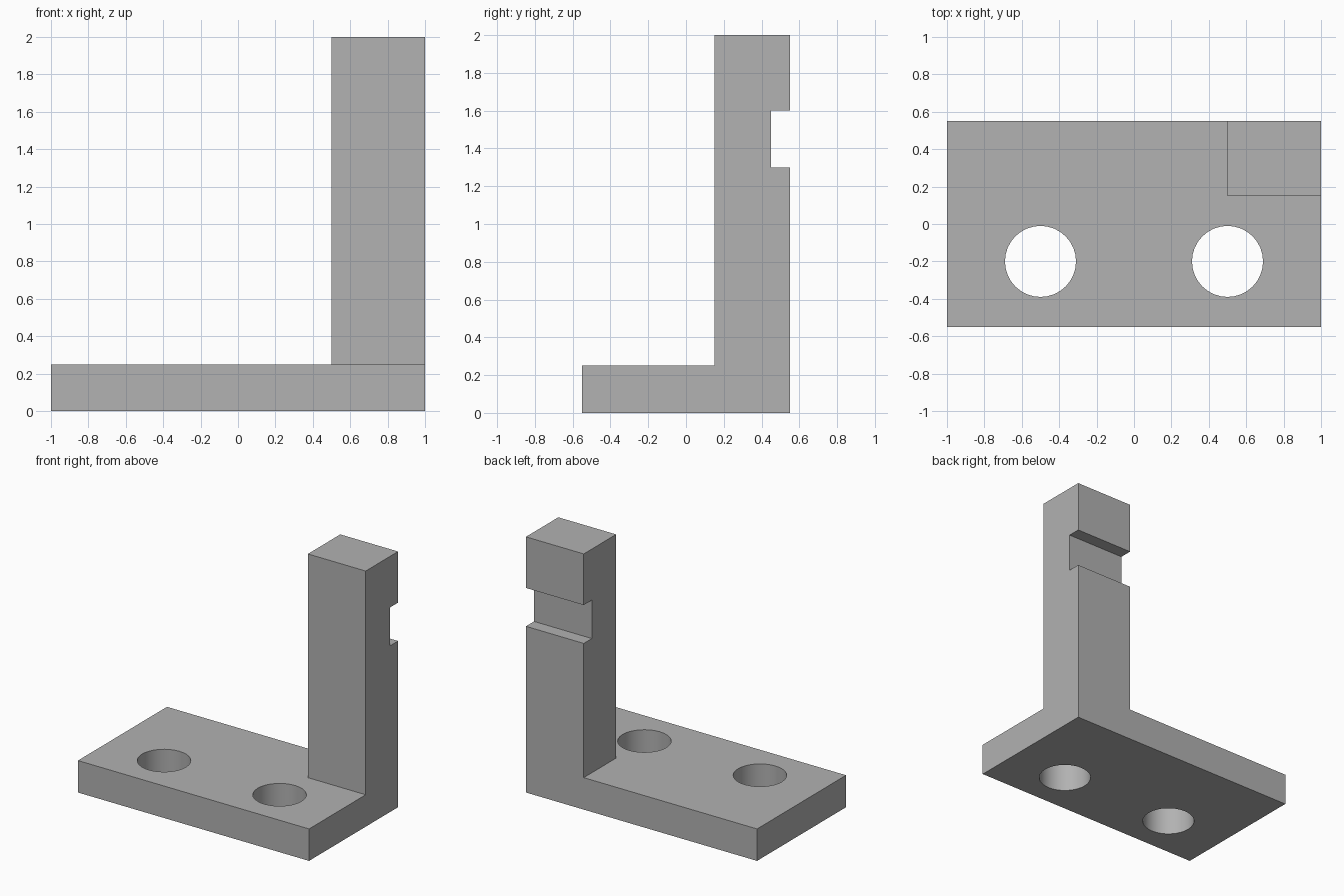
import bpy, bmesh, math
from mathutils import Matrix, Vector

cube = bpy.data.objects.get("Cube")
if cube:
    bpy.data.objects.remove(cube, do_unlink=True)

grey = bpy.data.materials.new("plain grey")
grey.use_nodes = True
colour = (0.445, 0.445, 0.445, 1)
grey.diffuse_color = colour
grey.node_tree.nodes["Principled BSDF"].inputs["Base Color"].default_value = colour


def add_object(name, bm):
    bmesh.ops.recalc_face_normals(bm, faces=bm.faces)
    mesh = bpy.data.meshes.new(name)
    bm.to_mesh(mesh)
    bm.free()
    mesh.materials.append(grey)
    obj = bpy.data.objects.new(name, mesh)
    bpy.context.collection.objects.link(obj)
    return obj


def extrude_side(name, profile, x0, x1):
    """Sweep a (y, z) side profile from x0 to x1."""
    bm = bmesh.new()
    face = bm.faces.new([bm.verts.new((x0, y, z)) for y, z in profile])
    swept = bmesh.ops.extrude_face_region(bm, geom=[face])["geom"]
    verts = [v for v in swept if isinstance(v, bmesh.types.BMVert)]
    bmesh.ops.translate(bm, verts=verts, vec=Vector((x1 - x0, 0, 0)))
    return add_object(name, bm)


def combine(target, other, operation):
    mod = target.modifiers.new(operation.lower(), "BOOLEAN")
    mod.operation = operation
    mod.solver = "EXACT"
    mod.object = other
    bpy.context.view_layer.objects.active = target
    bpy.ops.object.modifier_apply(modifier=mod.name)
    bpy.data.objects.remove(other, do_unlink=True)


# Base plate
bracket = extrude_side("bracket", [(-0.55, 0), (0.55, 0), (0.55, 0.25), (-0.55, 0.25)], -1, 1)

# Upright post with a slot across its back, flush with the plate's corner
post = extrude_side("post", [(0.15, 0), (0.55, 0), (0.55, 1.3), (0.45, 1.3),
                             (0.45, 1.6), (0.55, 1.6), (0.55, 2), (0.15, 2)], 0.5, 1)
combine(bracket, post, "UNION")

# Two round mounting holes
for x in (-0.5, 0.5):
    bm = bmesh.new()
    bmesh.ops.create_cone(bm, cap_ends=True, segments=32, radius1=0.19, radius2=0.19,
                          depth=0.6, matrix=Matrix.Translation((x, -0.2, 0.1)))
    cutter = add_object("hole_cutter", bm)
    cutter.hide_render = True
    combine(bracket, cutter, "DIFFERENCE")

# Merge leftover seams on flat sides
bm = bmesh.new()
bm.from_mesh(bracket.data)
bmesh.ops.remove_doubles(bm, verts=bm.verts, dist=0.0001)
bmesh.ops.dissolve_limit(bm, angle_limit=math.radians(1), verts=bm.verts, edges=bm.edges)
bm.to_mesh(bracket.data)
bm.free()

# Smooth hole walls, crisp edges
bpy.ops.object.select_all(action="DESELECT")
bracket.select_set(True)
bpy.context.view_layer.objects.active = bracket
bpy.ops.object.shade_smooth_by_angle(angle=math.radians(30))
